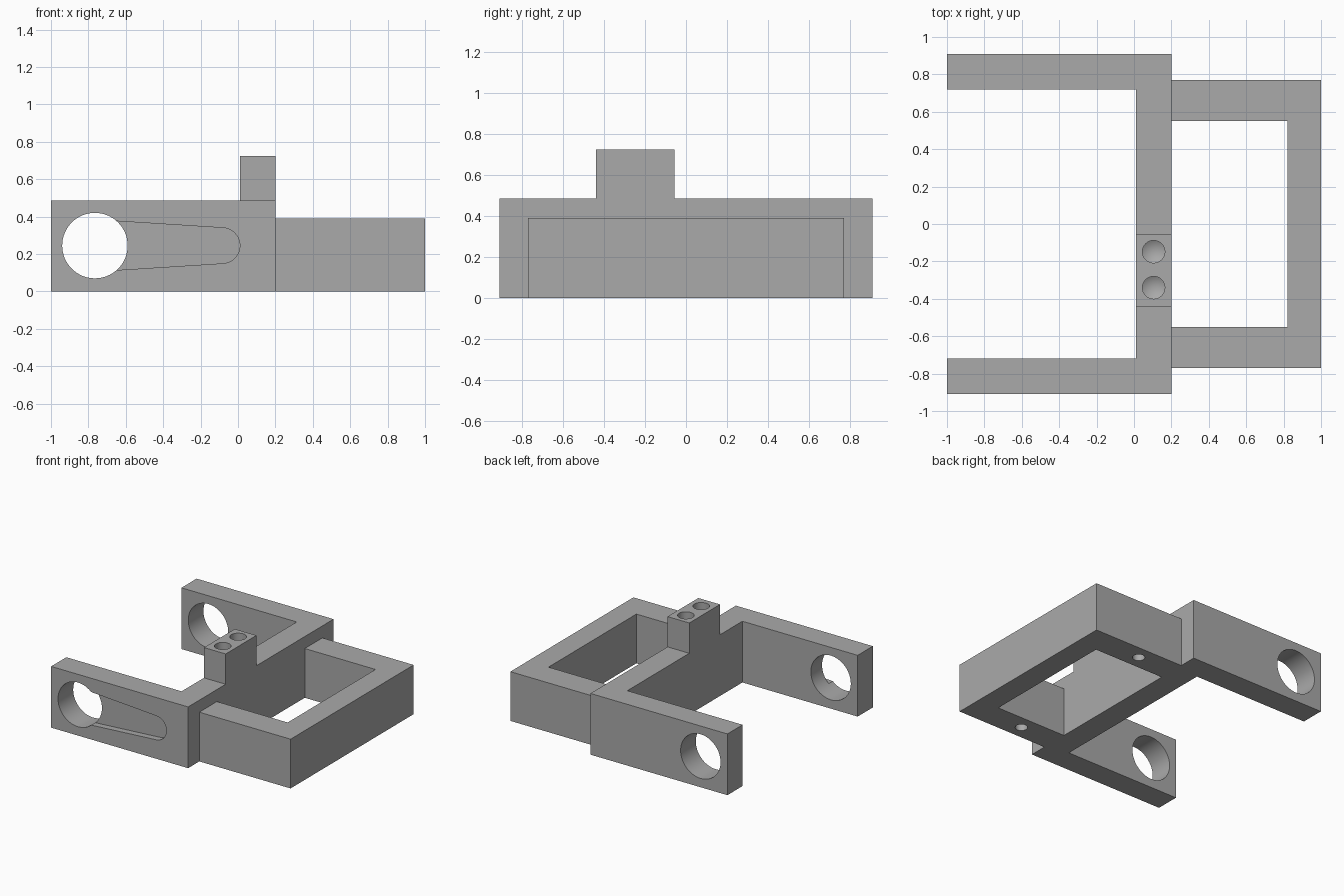
import bpy, bmesh, math
from mathutils import Matrix, Vector

if "Cube" in bpy.data.objects:
    bpy.data.objects.remove(bpy.data.objects["Cube"])

grey = bpy.data.materials.new("grey plastic")
grey.diffuse_color = (0.4, 0.4, 0.4, 1)
grey.use_nodes = True
grey.node_tree.nodes["Principled BSDF"].inputs["Base Color"].default_value = grey.diffuse_color


def make(name, bm):
    bmesh.ops.recalc_face_normals(bm, faces=bm.faces)
    mesh = bpy.data.meshes.new(name)
    bm.to_mesh(mesh)
    bm.free()
    mesh.materials.append(grey)
    obj = bpy.data.objects.new(name, mesh)
    bpy.context.collection.objects.link(obj)
    return obj


def prism(name, points, depth):
    """Extrude a closed 3D outline along a vector."""
    bm = bmesh.new()
    face = bm.faces.new([bm.verts.new(p) for p in points])
    top = bmesh.ops.extrude_face_region(bm, geom=[face])["geom"]
    verts = [v for v in top if isinstance(v, bmesh.types.BMVert)]
    bmesh.ops.translate(bm, verts=verts, vec=Vector(depth))
    return make(name, bm)


def plan(name, outline, z0, z1):
    return prism(name, [(x, y, z0) for x, y in outline], (0, 0, z1 - z0))


def drill(name, x, y, z, radius, depth, direction):
    """Blind drill hole with a conical tip."""
    bm = bmesh.new()
    tip = radius * 0.6
    bmesh.ops.create_cone(bm, segments=32, radius1=radius, radius2=radius, cap_ends=True,
                          depth=depth + 0.05,
                          matrix=Matrix.Translation((0, 0, (0.05 - depth) / 2)))
    floor = min(bm.faces, key=lambda f: f.calc_center_median().z)
    centre = bmesh.ops.poke(bm, faces=[floor])["verts"][0]
    centre.co.z -= tip
    if direction > 0:
        bmesh.ops.rotate(bm, verts=bm.verts, matrix=Matrix.Rotation(math.pi, 3, 'X'))
    bmesh.ops.translate(bm, verts=bm.verts, vec=(x, y, z))
    return make(name, bm)


def combine(target, tool, operation):
    bpy.context.view_layer.objects.active = target
    mod = target.modifiers.new(operation, 'BOOLEAN')
    mod.operation = operation
    mod.solver = 'EXACT'
    mod.object = tool
    bpy.ops.object.modifier_apply(modifier=mod.name)
    bpy.data.objects.remove(tool)


# Open fork with two arms
bracket = plan("fork_bracket", [(-1, -0.91), (0.2, -0.91), (0.2, 0.91), (-1, 0.91),
                                (-1, 0.72), (0.01, 0.72), (0.01, -0.72), (-1, -0.72)], 0, 0.485)

# Screw post on the crossbar
post = plan("screw_post", [(0.01, -0.44), (0.2, -0.44), (0.2, -0.055), (0.01, -0.055)], 0, 0.725)
combine(bracket, post, 'UNION')

# Lower loop behind the crossbar
loop = plan("rear_loop", [(0.15, -0.77), (1, -0.77), (1, 0.77), (0.15, 0.77),
                          (0.15, 0.55), (0.82, 0.55), (0.82, -0.55), (0.15, -0.55)], 0, 0.39)
combine(bracket, loop, 'UNION')

# Tapered groove in the outside of the front arm
HOLE_X, HOLE_Z, END_X = -0.765, 0.245, -0.085
R1, R2 = 0.138, 0.095
lean = math.pi / 2 - math.asin((R1 - R2) / (END_X - HOLE_X))
groove = [(HOLE_X + R1 * math.cos(lean), -0.96, HOLE_Z + R1 * math.sin(lean))]
for i in range(25):
    a = lean - 2 * lean * i / 24
    groove.append((END_X + R2 * math.cos(a), -0.96, HOLE_Z + R2 * math.sin(a)))
groove.append((HOLE_X + R1 * math.cos(lean), -0.96, HOLE_Z - R1 * math.sin(lean)))
combine(bracket, prism("groove_cutter", groove, (0, 0.10, 0)), 'DIFFERENCE')

# Round hole through both arms
ring = [(HOLE_X + 0.175 * math.cos(i * math.tau / 64), -1.1,
         HOLE_Z + 0.175 * math.sin(i * math.tau / 64)) for i in range(64)]
combine(bracket, prism("hole_cutter", ring, (0, 2.2, 0)), 'DIFFERENCE')

# Screw holes in the post and under the loop
for y in (-0.148, -0.34):
    combine(bracket, drill("post_drill", 0.105, y, 0.725, 0.06, 0.25, -1), 'DIFFERENCE')
for y in (-0.66, 0.66):
    combine(bracket, drill("loop_drill", 0.51, y, 0, 0.045, 0.2, 1), 'DIFFERENCE')

bpy.ops.object.select_all(action='DESELECT')
bracket.select_set(True)
bpy.context.view_layer.objects.active = bracket
bpy.ops.object.shade_smooth_by_angle(angle=math.radians(25))
